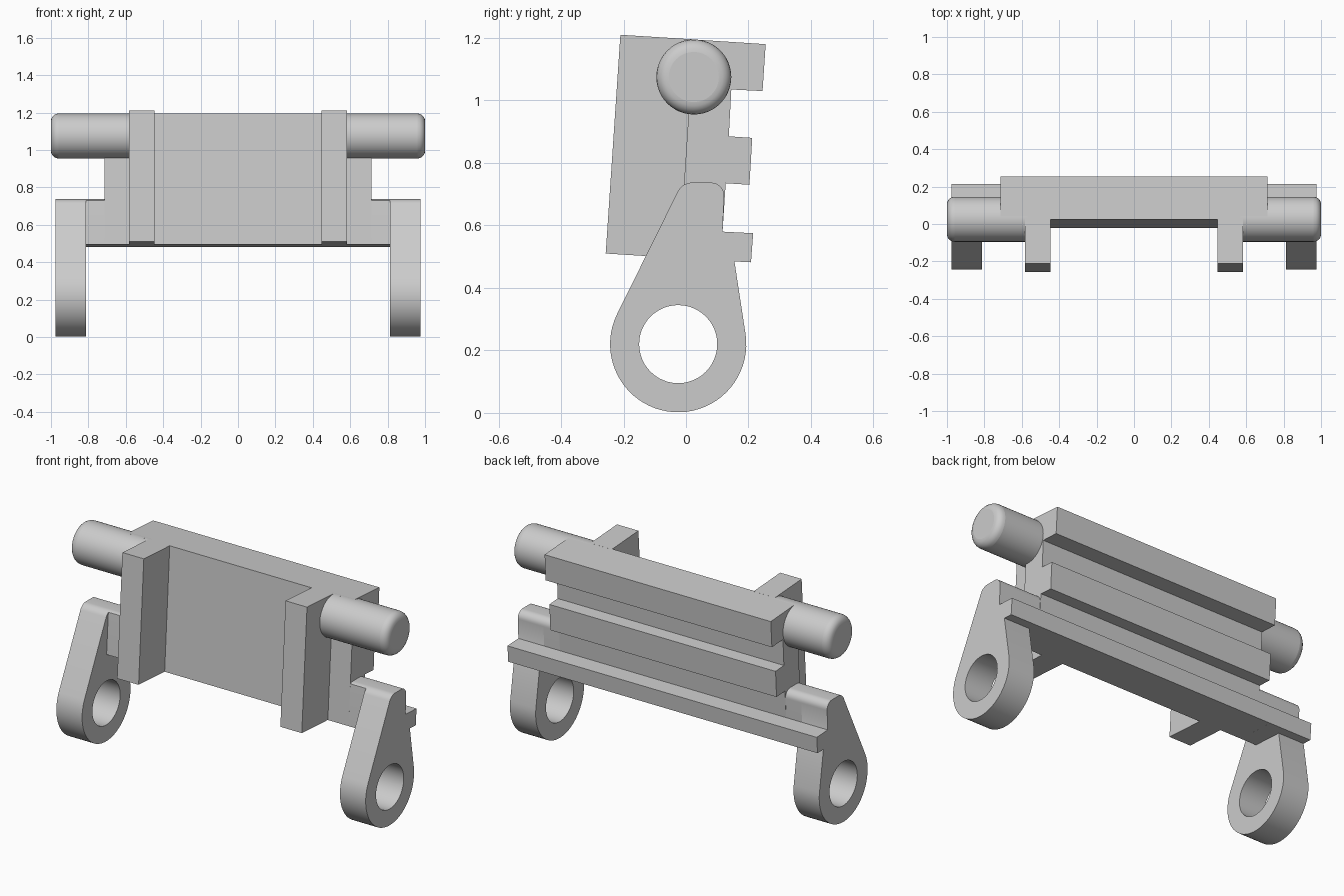
import bpy
import bmesh
import math

cube = bpy.data.objects.get("Cube")
if cube:
    bpy.data.objects.remove(cube)

grey = bpy.data.materials.new("plain grey")
grey.use_nodes = True
grey.diffuse_color = (0.6, 0.6, 0.6, 1)
grey.node_tree.nodes["Principled BSDF"].inputs["Base Color"].default_value = (0.6, 0.6, 0.6, 1)


def arc(cy, cz, r, start, end, steps):
    """Points along an arc in the side plane, angles in degrees."""
    angles = [math.radians(start + (end - start) * i / steps) for i in range(steps + 1)]
    return [(cy + r * math.cos(a), cz + r * math.sin(a)) for a in angles]


def add_mesh(name, bm):
    bmesh.ops.recalc_face_normals(bm, faces=bm.faces)
    mesh = bpy.data.meshes.new(name)
    bm.to_mesh(mesh)
    bm.free()
    mesh.materials.append(grey)
    obj = bpy.data.objects.new(name, mesh)
    bpy.context.collection.objects.link(obj)
    return obj


def extrude_profile(name, points, x0, x1):
    """Extrude a (y, z) side profile between two x positions."""
    bm = bmesh.new()
    face = bm.faces.new([bm.verts.new((x0, y, z)) for y, z in points])
    grown = bmesh.ops.extrude_face_region(bm, geom=[face])["geom"]
    moved = [v for v in grown if isinstance(v, bmesh.types.BMVert)]
    bmesh.ops.translate(bm, verts=moved, vec=(x1 - x0, 0, 0))
    return add_mesh(name, bm)


def activate(obj):
    bpy.ops.object.select_all(action='DESELECT')
    obj.select_set(True)
    bpy.context.view_layer.objects.active = obj


def smooth(obj):
    activate(obj)
    bpy.ops.object.shade_smooth_by_angle(angle=math.radians(30))


# Key widths
CORE, EAR, ARM = 0.713, 0.813, 0.975
PIVOT = (-0.025, 0.22)

# Side profiles, leaning slightly backwards
rail = [(0.117, 0.58), (0.215, 0.575), (0.208, 0.482), (0.11, 0.487)]
plate = [(-0.022, 0.495), (0.024, 1.195), (0.255, 1.18), (0.245, 1.03),
         (0.145, 1.035), (0.137, 0.885), (0.212, 0.88), (0.203, 0.73),
         (0.127, 0.735)] + rail[:3]
post = [(-0.257, 0.51), (-0.21, 1.21), (0.03, 1.195), (-0.015, 0.495)]
round_back = arc(0.08, 0.695, 0.042, 90, -4, 8)
ear = [(-0.022, 0.495), (-0.007, 0.722)] + arc(0.02, 0.685, 0.052, 120, 90, 4) \
    + round_back + [(0.117, 0.58), (0.117, 0.487)]
arm = arc(*PIVOT, 0.218, 154, 368.5, 40) + [(0.155, 0.485), (0.117, 0.58)] \
    + round_back[::-1] + arc(0.02, 0.685, 0.052, 90, 154, 8)

# Ribbed centre plate
extrude_profile("ribbed_plate", plate, -CORE, CORE)

for side, s in (("left", 1), ("right", -1)):
    extrude_profile(side + "_front_post", post, s * 0.447, s * 0.582)
    extrude_profile(side + "_rail_end", rail, s * CORE, s * ARM)
    smooth(extrude_profile(side + "_plate_shoulder", ear, s * CORE, s * EAR))

    # Pivot arm with a round hole
    arm_obj = extrude_profile(side + "_pivot_arm", arm, s * EAR, s * ARM)
    cutter = extrude_profile("hole_cutter", arc(*PIVOT, 0.125, 0, 352.5, 47), s * 0.7, s * 1.1)
    cutter.hide_render = True
    cut = arm_obj.modifiers.new("hole", 'BOOLEAN')
    cut.object = cutter
    cut.solver = 'EXACT'
    activate(arm_obj)
    bpy.ops.object.modifier_apply(modifier=cut.name)
    bpy.data.objects.remove(cutter)
    smooth(arm_obj)

    # Side pin with a rounded end
    pin = extrude_profile(side + "_pin", arc(0.025, 1.075, 0.12, 0, 352.5, 47), s * 0.53, s)
    bevel = pin.modifiers.new("rounded_end", 'BEVEL')
    bevel.width = 0.04
    bevel.segments = 5
    bevel.limit_method = 'ANGLE'
    smooth(pin)
